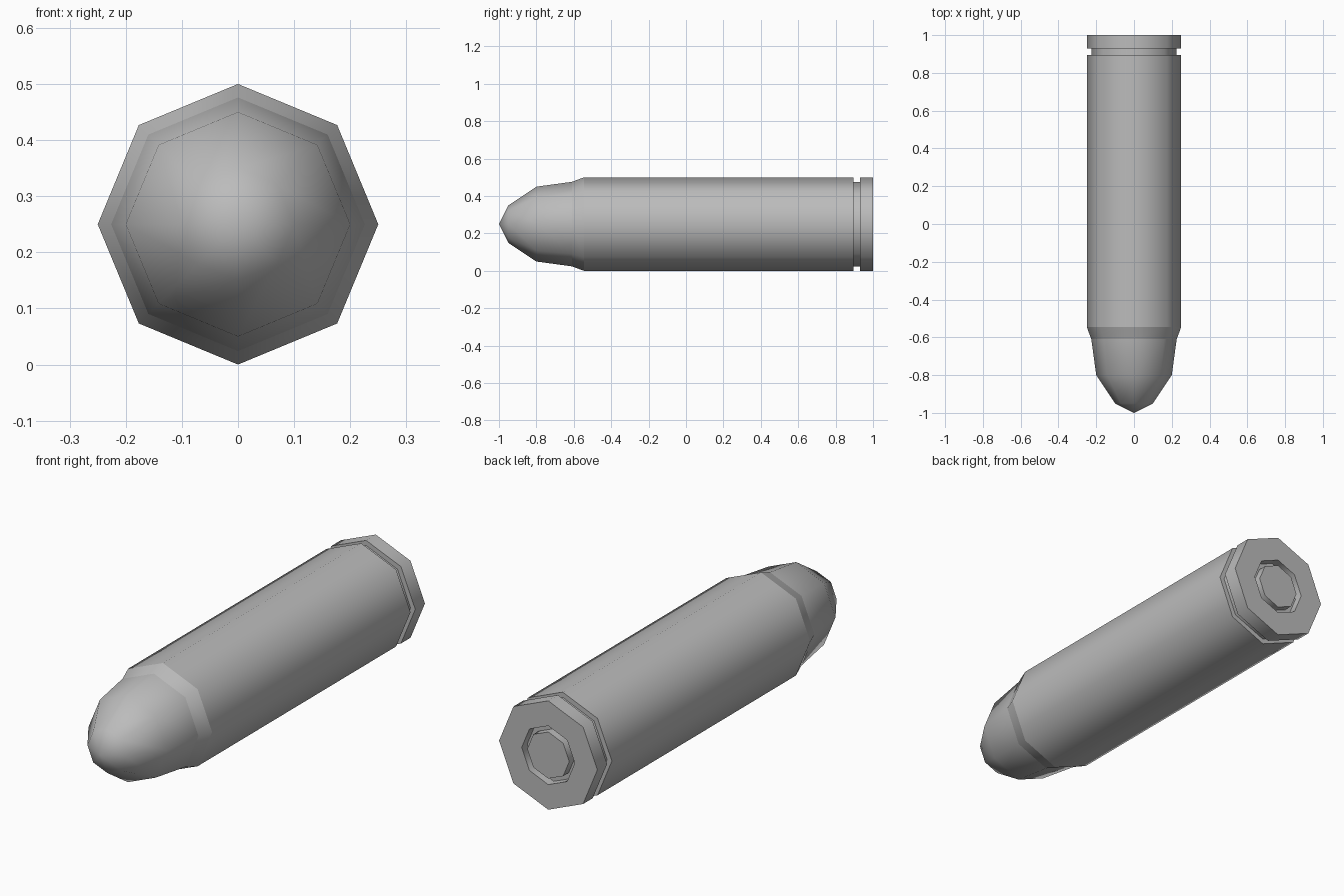
import bpy
import bmesh
from math import cos, sin, pi
from mathutils import Vector

SIDES = 8
AXIS_Z = 0.25

cube = bpy.data.objects.get("Cube")
if cube:
    bpy.data.objects.remove(cube, do_unlink=True)

metal = bpy.data.materials.new("plain grey metal")
metal.use_nodes = True
grey = (0.5, 0.5, 0.5, 1)
metal.diffuse_color = grey
metal.node_tree.nodes["Principled BSDF"].inputs["Base Color"].default_value = grey


def turned(name, profile, sharp=()):
    """Revolve (radius, y) points around the long axis; sharp lists profile indices."""
    bm = bmesh.new()
    rings = []
    for r, y in profile:
        if r == 0:
            rings.append([bm.verts.new((0, y, AXIS_Z))] * SIDES)
        else:
            rings.append([bm.verts.new((r * sin(2 * pi * i / SIDES), y,
                                        AXIS_Z + r * cos(2 * pi * i / SIDES)))
                          for i in range(SIDES)])
    for a, b in zip(rings, rings[1:]):
        for i in range(SIDES):
            j = (i + 1) % SIDES
            corners = list(dict.fromkeys((a[i], a[j], b[j], b[i])))
            bm.faces.new(corners).smooth = True
    for k in sharp:
        for i in range(SIDES):
            bm.edges.get((rings[k][i], rings[k][(i + 1) % SIDES])).smooth = False
    bm.normal_update()
    bmesh.ops.recalc_face_normals(bm, faces=bm.faces)
    # Open shells: make sure the first face points away from the axis
    face = next(iter(bm.faces))
    out = face.calc_center_median() - Vector((0, 0.5, AXIS_Z))
    if face.normal.dot(out) < 0:
        bmesh.ops.reverse_faces(bm, faces=bm.faces)
    mesh = bpy.data.meshes.new(name)
    bm.to_mesh(mesh)
    bm.free()
    mesh.materials.append(metal)
    obj = bpy.data.objects.new(name, mesh)
    bpy.context.collection.objects.link(obj)
    return obj


# Rounded nose
turned("nose", [(0, -1), (0.1, -0.95), (0.2, -0.8), (0.226, -0.61)])

# Tapered shoulder, long case, and step down into the groove
turned("case", [(0.226, -0.61), (0.25, -0.545), (0.25, 0.895), (0.226, 0.895),
                (0.226, 0.93)], sharp=(1, 2, 3))

# Rim with a ring-shaped channel around the flush centre cap
turned("rim", [(0.226, 0.93), (0.25, 0.93), (0.25, 1), (0.135, 1), (0.135, 0.96),
               (0.107, 0.96), (0.107, 1), (0, 1)], sharp=(1, 2, 3, 4, 5, 6))
